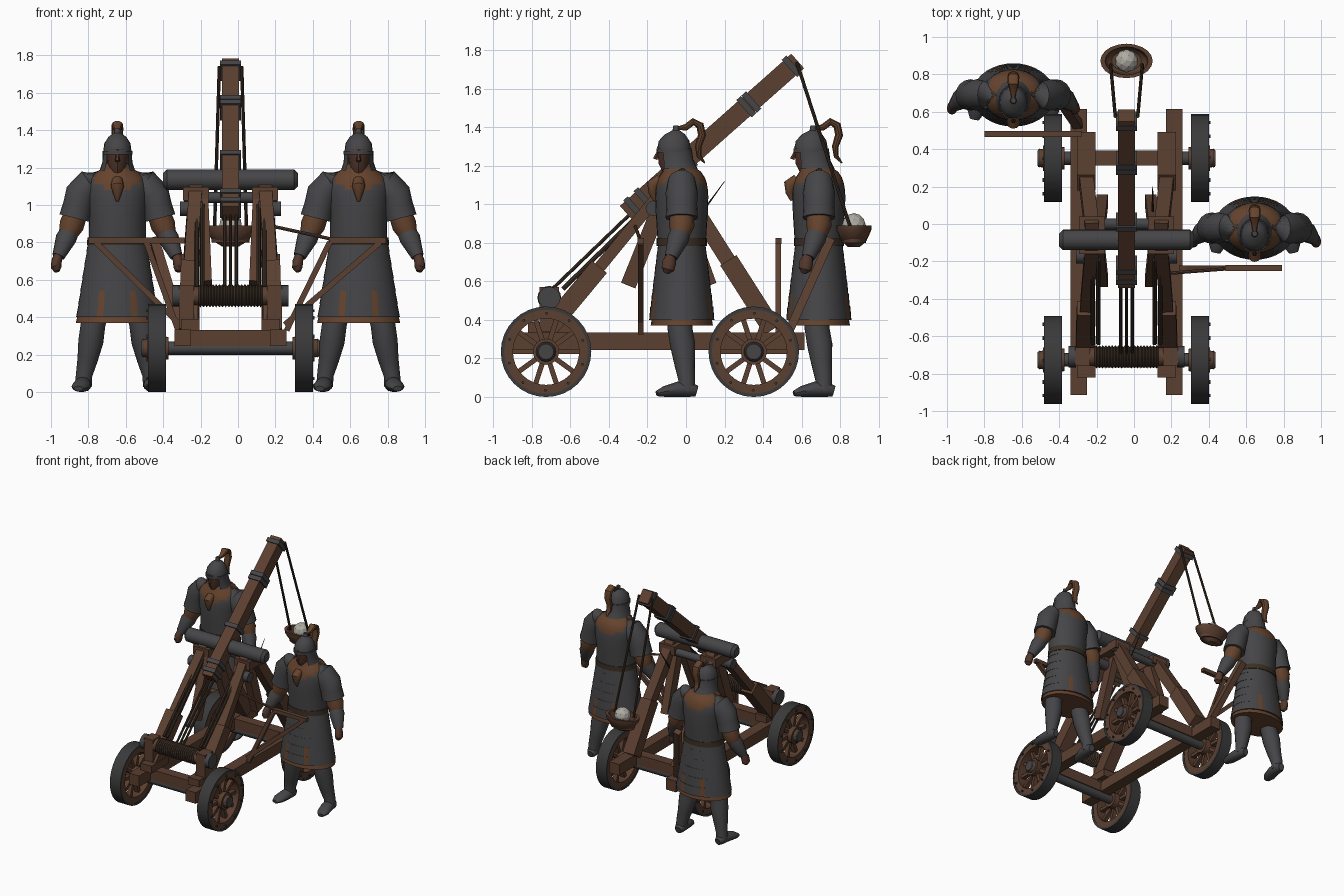
import bpy, bmesh, math
from mathutils import Vector, Matrix

cube = bpy.data.objects.get("Cube")
if cube:
    bpy.data.objects.remove(cube)


def material(name, *rgb):
    m = bpy.data.materials.new(name)
    m.use_nodes = True
    m.diffuse_color = (*rgb, 1)
    m.node_tree.nodes["Principled BSDF"].inputs["Base Color"].default_value = (*rgb, 1)
    return m


WOOD = material("brown wood", .105, .05, .03)
IRON = material("dark grey iron", .06, .058, .062)
TYRE = material("tyre iron", .042, .042, .044)
CLOTH = material("rust cloth", .13, .056, .026)
SKIN = material("dark skin", .085, .038, .025)
ROPE = material("dark rope", .045, .028, .018)
STONE = material("pale stone", .42, .41, .36)
X, Y, Z = Vector((1, 0, 0)), Vector((0, 1, 0)), Vector((0, 0, 1))


def finish(bm, name, mat, smooth=True, paint=None, cut=None):
    """Turn a bmesh into an object; paint and cut pick faces by their centre."""
    bmesh.ops.remove_doubles(bm, verts=bm.verts, dist=.0001)
    bmesh.ops.recalc_face_normals(bm, faces=bm.faces)
    if cut:
        bad = [f for f in bm.faces if cut(f.calc_center_median())]
        bmesh.ops.delete(bm, geom=bad, context='FACES')
    for f in bm.faces:
        f.smooth = smooth
        f.material_index = int(bool(paint and paint(f.calc_center_median())))
    me = bpy.data.meshes.new(name)
    bm.to_mesh(me)
    bm.free()
    me.materials.append(mat)
    if paint:
        me.materials.append(CLOTH)
    if smooth:
        me.set_sharp_from_angle(angle=math.radians(35))
    ob = bpy.data.objects.new(name, me)
    bpy.context.scene.collection.objects.link(ob)
    return ob


def frame(d):
    ref = X if abs(d.x) < .9 else Y
    u = (ref - d * ref.dot(d)).normalized()
    return u, d.cross(u)


def beam(name, a, b, w, h, mat=WOOD):
    """Square timber from a to b."""
    a, b = Vector(a), Vector(b)
    d = (b - a).normalized()
    u, v = frame(d)
    m = Matrix((u * w, v * h, b - a)).transposed().to_4x4()
    m.translation = (a + b) / 2
    bm = bmesh.new()
    bmesh.ops.create_cube(bm, size=1, matrix=m)
    return finish(bm, name, mat, smooth=False)


def tube(name, pts, radii, mat, n=12, axis=None, closed=False, caps=True, **rules):
    """Loft of elliptical rings along a path, or about a fixed axis."""
    pts = [Vector(p) for p in pts]
    if not isinstance(radii, (list, tuple)):
        radii = [radii] * len(pts)
    bm, rings = bmesh.new(), []
    for i, p in enumerate(pts):
        d = axis or (pts[min(i + 1, len(pts) - 1)] - pts[max(i - 1, 0)]).normalized()
        u, v = frame(d)
        rx, ry = radii[i] if isinstance(radii[i], tuple) else (radii[i], radii[i])
        rings.append([bm.verts.new(p + u * rx * math.cos(k * math.tau / n)
                                   + v * ry * math.sin(k * math.tau / n)) for k in range(n)])
    pairs = list(zip(rings, rings[1:])) + ([(rings[-1], rings[0])] if closed else [])
    for r, s in pairs:
        for k in range(n):
            j = (k + 1) % n
            bm.faces.new((r[k], r[j], s[j], s[k]))
    if caps and not closed:
        bm.faces.new(rings[0])
        bm.faces.new(rings[-1])
    return finish(bm, name, mat, **rules)


def body(name, rings, mat, **kw):
    """Upright loft from (y, z, rx, ry) rows."""
    return tube(name, [(0, r[0], r[1]) for r in rings], [(r[2], r[3]) for r in rings],
                mat, axis=Z, **kw)


def lathe(name, rows, mat, **kw):
    """Turned part about the x axis from (x, radius) rows."""
    return tube(name, [(r[0], 0, 0) for r in rows], [r[1] for r in rows], mat, axis=X, **kw)


def copies(parts, places):
    """Place parts at (location, turn) and share their meshes for the rest."""
    for i, (loc, turn) in enumerate(places):
        for p in parts:
            ob = p if i == 0 else p.copy()
            if i:
                bpy.context.scene.collection.objects.link(ob)
            ob.location, ob.rotation_euler = loc, (0, 0, turn)


CX = -.04   # middle of the cart
FRONT, REAR, AXLE_Z = -.727, .352, .235

# Wheel
def box_ring(w, r0, r1):
    return [(-w, r0), (w, r0), (w, r1), (-w, r1)]

wheel = [lathe("wheel_rim", box_ring(.045, .172, .225), WOOD, n=32, closed=True),
         lathe("wheel_tyre", box_ring(.048, .218, .235), TYRE, n=32, closed=True),
         lathe("wheel_hub", [(-.06, .06), (.055, .068), (.055, .05), (.08, .046)], WOOD, n=16),
         lathe("hub_cap", [(.07, .052), (.084, .04)], IRON, n=16)]
for k in range(10):
    t = k * math.tau / 10
    d = Vector((0, math.cos(t), math.sin(t)))
    e = Vector((0, math.cos(t + .3), math.sin(t + .3)))
    wheel.append(beam("wheel_spoke", d * .04, d * .18, .035, .026))
    wheel.append(tube("rim_bolt", [e * .2 + X * .04, e * .2 + X * .056], .008, TYRE, n=6))
copies(wheel, [((CX + s * .3925, y, AXLE_Z), 0 if s > 0 else math.pi)
               for s in (1, -1) for y in (FRONT, REAR)])

# Chassis
for y in (FRONT, REAR):
    tube("axle", [(CX - .39, y, AXLE_Z), (CX + .39, y, AXLE_Z)], .036, IRON)
    beam("cross_beam", (CX - .22, y, .29), (CX + .22, y, .29), .08, .085)

# Side frames
for s in (1, -1):
    def at(off, y, z):
        return (CX + s * off, y, z)
    beam("side_rail", at(.255, -.915, .29), at(.255, .615, .29), .09, .09)
    beam("foot_block", at(.215, -.82, .36), at(.215, -.6, .36), .1, .06)
    beam("winch_support", at(.235, -.71, .34), at(.235, -.71, .57), .08, .1)
    beam("front_leg_sleeve", at(.225, -.72, .35), at(.215, -.45, .675), .1, .1)
    beam("front_leg", at(.215, -.46, .66), at(.185, -.1, 1.1), .07, .06)
    beam("rear_leg_sleeve", at(.215, .45, .35), at(.215, .22, .71), .1, .1)
    beam("rear_leg", at(.215, .23, .69), at(.185, -.03, 1.1), .075, .08)
    beam("inner_front_strut", at(.13, -.3, .58), at(.15, -.11, 1.05), .06, .08)
    beam("inner_rear_strut", at(.13, .12, .58), at(.15, -.05, 1.05), .06, .08)
    beam("bearing_block", at(.185, -.16, 1.06), at(.185, .04, 1.06), .14, .07)
    tube("leg_clamp", [at(.15, -.17, .98), at(.27, -.17, .98)], .04, IRON)
    for off in (.15, .18):
        tube("leg_rope", [at(off, -.64, .56), at(off, -.19, 1)], .012, ROPE, n=8)

# Roller and winch
tube("roller", [(CX + x, -.085, 1.135) for x in (-.36, -.34, .34, .36)],
     [.035, .055, .055, .035], IRON, n=20)
tube("apex_axle", [(CX - .25, 0, 1.04), (CX + .25, 0, 1.04)], .03, IRON)
tube("winch_drum", [(CX - .29, -.71, .515), (CX + .29, -.71, .515)], .05, WOOD, n=16)
for s in (1, -1):
    tube("winch_cap", [(CX + s * .27, -.71, .515), (CX + s * .31, -.71, .515)], .058, IRON, n=16)
coil = 40
tube("winch_coil", [(CX - .17 + .34 * i / coil, -.71, .515) for i in range(coil + 1)],
     [.052 + .01 * (i % 2) for i in range(coil + 1)], ROPE, n=16)

# Throwing arm
low, high = Vector((CX, -.31, .955)), Vector((CX, .58, 1.745))
run = (high - low).normalized()
beam("throwing_arm", low, high, .09, .1)
for t in (.04, .1, .36, .7, .73, .965):
    p = low.lerp(high, t)
    beam("arm_band", p - run * .016, p + run * .016, .112, .12, IRON)
for x in (-.03, 0, .03):
    tube("pull_rope", [(CX + x, -.69, .565), (CX + x, -.29, .95)], .009, ROPE, n=8)

# Sling
BY = .872
for s in (1, -1):
    tube("sling_rope", [(CX + s * .06, .575, 1.74), (CX + s * .085, BY - .02, .885)], .009, ROPE, n=8)
body("sling_bowl", [(BY, .8, .1, .062), (BY, .89, .115, .075), (BY, .89, .14, .092),
                    (BY, .865, .136, .09), (BY, .81, .095, .065), (BY, .778, .045, .03)],
     WOOD, n=20).location.x = CX
bm = bmesh.new()
bmesh.ops.create_icosphere(bm, subdivisions=2, radius=.062,
                           matrix=Matrix.Translation((CX, BY, .893)))
finish(bm, "stone", STONE, smooth=False)

# Push frames and loose lines
for s, x0, x1, y, foot in ((1, .49, .79, -.235, .25), (-1, .28, .8, .48, .31)):
    beam("push_bar", (s * x0, y, .81), (s * x1, y, .81), .032, .03)
    beam("push_bar_long_brace", (s * .76, y, .8), (s * foot, y, .36), .03, .028)
    beam("push_bar_short_brace", (s * .49, y, .8), (s * (foot + .01), y, .33), .03, .028)
beam("push_beam", (-.3, .53, .33), (-.45, .75, .82), .05, .045)
tube("winch_lever", [(.1, -.27, .905), (.49, -.24, .82)], .009, WOOD, n=8)
tube("loose_line", [(.1, .07, .94), (.1, .2, 1.12)], [.007, .002], ROPE, n=6)

# Soldier, built at the origin
soldier = []
add = soldier.append
lames = []
for i in range(6):
    z, r = .82 - i * .07, .152 + i * .011
    lames += [(0, z, r, r * .79), (0, z - .07, r + .014, r * .75 + .014)]
add(body("armour_skirt", lames, IRON, n=36,
         paint=lambda c: c.z < .56 and .06 < abs(c.x) < .095))
add(body("tunic_hem", [(0, .5, .19, .14), (0, .41, .213, .155), (0, .37, .222, .162)],
         CLOTH, n=24))
add(body("belt", [(0, .785, .163, .13), (0, .825, .16, .13)], ROPE, n=24))
add(body("torso", [(0, .8, .153, .125), (0, .95, .152, .135), (0, 1.04, .165, .138),
                   (0, 1.08, .168, .135), (0, 1.11, .165, .13), (0, 1.14, .15, .12),
                   (0, 1.17, .12, .1), (-.02, 1.2, .075, .075), (-.03, 1.23, .05, .055)],
         IRON, n=28, paint=lambda c: c.z > 1.06 + .5 * abs(c.x)))
add(tube("scarf_knot", [(0, -.11, 1.13), (0, -.15, 1.1), (0, -.15, 1.06), (0, -.14, 1.02)],
         [.03, .035, .022, .008], CLOTH))
add(body("face", [(-.05, 1.17, .04, .05), (-.05, 1.21, .05, .07), (-.05, 1.3, .062, .078)], SKIN))
add(tube("nose", [(0, -.125, 1.27), (0, -.138, 1.235)], [.008, .014], SKIN, n=6))
add(body("helmet", [(-.04, 1.27, .08, .092), (-.04, 1.29, .08, .092), (-.04, 1.29, .075, .086),
                    (-.04, 1.33, .07, .08), (-.035, 1.365, .047, .052), (-.03, 1.385, .018, .018),
                    (-.03, 1.41, .014, .014)], IRON, n=20))
add(body("neck_guard", [(-.035, 1.28, .078, .088), (-.03, 1.23, .08, .09), (-.02, 1.185, .095, .102)],
         IRON, n=24, caps=False, cut=lambda c: c.y < -.075 and abs(c.x) < .062))
add(tube("plume", [(0, -.03, 1.395), (0, .02, 1.4), (0, .06, 1.43), (0, .095, 1.41), (0, .105, 1.36),
                   (0, .085, 1.3), (0, .09, 1.25), (0, .12, 1.215)],
         [.008, .018, (.03, .02), (.032, .022), (.03, .022), (.026, .018), (.02, .013), .004],
         CLOTH, n=10))
for s in (1, -1):
    add(tube("sleeve", [(s * .08, 0, 1.14), (s * .15, 0, 1.12), (s * .195, 0, 1.06),
                        (s * .21, 0, 1), (s * .228, 0, .93)],
             [.05, .072, .084, .08, .084], IRON, n=16))
    add(tube("elbow_cloth", [(s * .22, 0, .96), (s * .245, 0, .89), (s * .265, -.01, .84)],
             [.062, .066, .05], CLOTH))
    add(tube("forearm_guard", [(s * .25, 0, .87), (s * .275, -.02, .82), (s * .315, -.055, .725)],
             [.05, .056, .034], IRON))
    add(tube("hand", [(s * .315, -.055, .735), (s * .325, -.065, .7), (s * .328, -.072, .665),
                      (s * .322, -.08, .645)], [.024, (.028, .036), (.028, .034), .015], SKIN))
    add(tube("leg", [(s * .1, 0, .52), (s * .13, -.01, .36), (s * .142, .005, .27),
                     (s * .16, .015, .17), (s * .178, .025, .09), (s * .182, .025, .03)],
             [.075, .066, .067, .054, .044, .045], IRON, n=14))
    add(tube("boot", [(s * .178, .078, .03), (s * .18, .05, .038), (s * .186, -.02, .04),
                      (s * .2, -.09, .028), (s * .208, -.13, .018)],
             [(.025, .028), (.042, .037), (.046, .04), (.046, .028), (.025, .014)], IRON))
copies(soldier, [((.645, -.022, 0), 0), ((-.645, .69, 0), 0)])
